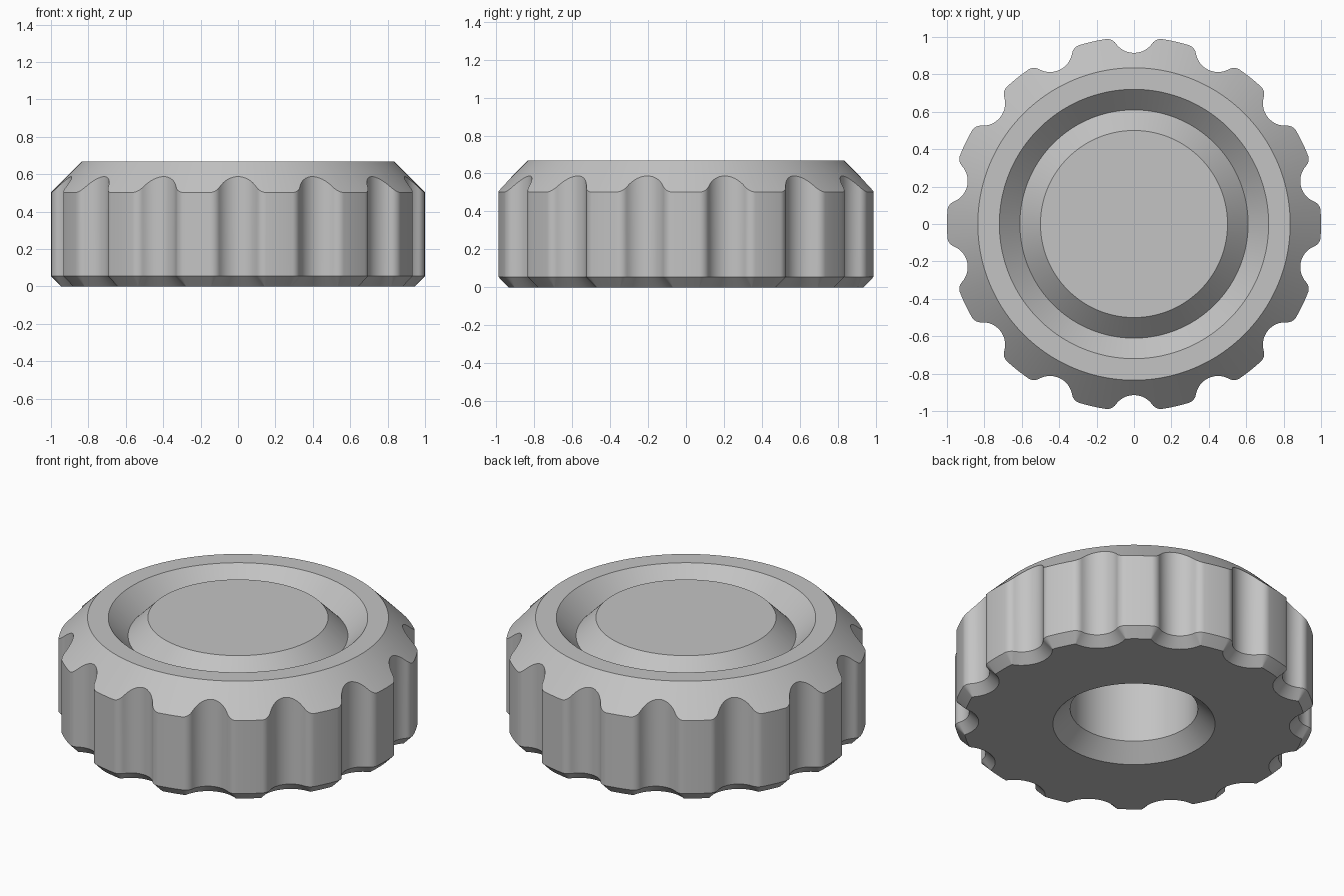
import bpy
import bmesh
from math import sin, cos, pi, tau, atan2, acos, hypot

cube = bpy.data.objects.get("Cube")
if cube:
    bpy.data.objects.remove(cube, do_unlink=True)

FLUTES = 14
PITCH = tau / FLUTES
FLUTE_R, FLUTE_C = 0.12, 1.035      # scallop radius and its centre distance
FILLET = 0.055                      # rounding between scallop and land
TOP_Z, TOP_R = 0.667, 0.835
BASE_BEVEL = 0.053

# Fillet centre that touches both the outer circle and the scallop
fr = 1 - FILLET
reach = FLUTE_R + FILLET
alpha = acos((FLUTE_C**2 + fr**2 - reach**2) / (2 * FLUTE_C * fr))
fx, fy = fr * cos(alpha), -fr * sin(alpha)
beta = atan2(-fy, FLUTE_C - fx)


def outline(inset):
    """Scalloped outline, moved inward by inset, as (x, y) points."""
    half = [((1 - inset) * cos(a), (1 - inset) * sin(a))
            for a in (-PITCH / 2, -(PITCH / 2 + alpha) / 2)]
    steps = 8
    for i in range(steps + 1):
        a = -alpha + (beta + alpha) * i / steps
        half.append((fx + (FILLET - inset) * cos(a), fy + (FILLET - inset) * sin(a)))
    for i in range(1, steps):
        a = pi + beta * (1 - i / steps)
        half.append((FLUTE_C + (FLUTE_R + inset) * cos(a), (FLUTE_R + inset) * sin(a)))
    unit = half + [(FLUTE_C - FLUTE_R - inset, 0)]
    unit += [(x, -y) for x, y in half[:0:-1]]
    points = []
    for k in range(FLUTES):
        t = PITCH * (k + 0.5)
        points += [(x * cos(t) - y * sin(t), x * sin(t) + y * cos(t)) for x, y in unit]
    return points


rim = outline(0)
base = outline(BASE_BEVEL)
angles = [atan2(y, x) for x, y in rim]


def circle(r, z):
    return [(r * cos(a), r * sin(a), z) for a in angles]


# Rings run from the bore floor, round the outside, to the centre of the top
rings = [
    circle(0.354, 0.52),                                    # bore floor
    circle(0.354, 0.095),                                   # bore wall
    circle(0.45, 0),                                        # bore countersink
    [(x, y, 0) for x, y in base],                           # underside
    [(x, y, 0.055) for x, y in rim],                        # base bevel
    [(x, y, TOP_Z + TOP_R - hypot(x, y)) for x, y in rim],  # grip wall
    circle(TOP_R, TOP_Z),                                   # top bevel
    circle(0.72, TOP_Z),                                    # top ring
    circle(0.61, 0.556),                                    # groove
    circle(0.5, TOP_Z),                                     # centre disc
]

bm = bmesh.new()
loops = [[bm.verts.new(p) for p in ring] for ring in rings]
count = len(angles)
for lower, upper in zip(loops, loops[1:]):
    for i in range(count):
        j = (i + 1) % count
        bm.faces.new((lower[i], lower[j], upper[j], upper[i]))
bm.faces.new(loops[0][::-1])
bm.faces.new(loops[-1])
bmesh.ops.recalc_face_normals(bm, faces=bm.faces)
mesh = bpy.data.meshes.new("knob")
bm.to_mesh(mesh)
bm.free()

# Single grey material
grey = bpy.data.materials.new("grey")
grey.use_nodes = True
colour = (0.55, 0.55, 0.55, 1)
grey.diffuse_color = colour
grey.node_tree.nodes["Principled BSDF"].inputs["Base Color"].default_value = colour
mesh.materials.append(grey)

knob = bpy.data.objects.new("fluted_knob", mesh)
bpy.context.collection.objects.link(knob)
bpy.ops.object.select_all(action="DESELECT")
knob.select_set(True)
bpy.context.view_layer.objects.active = knob
bpy.ops.object.shade_smooth_by_angle(angle=pi / 6)
